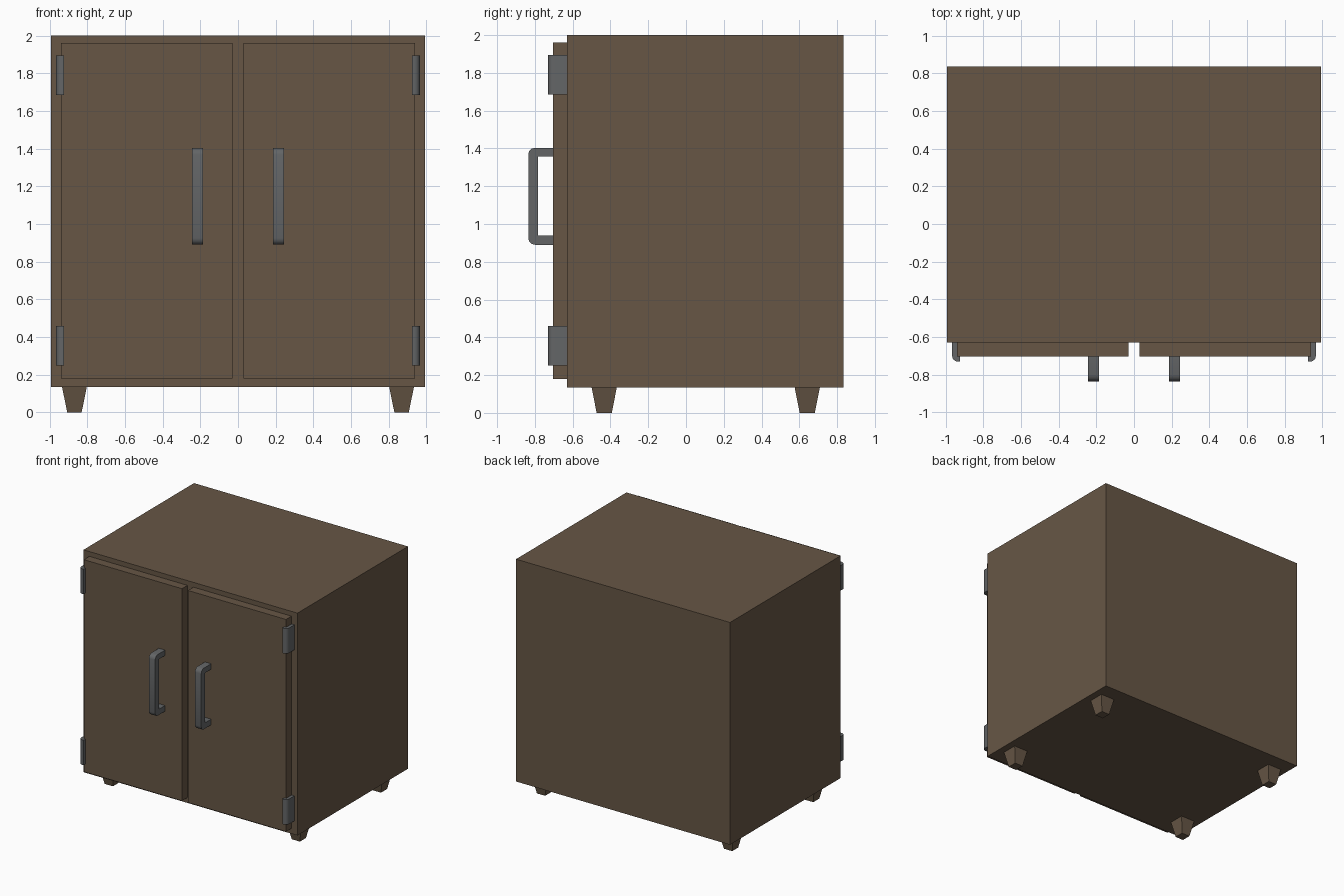
import bpy, bmesh, math
from mathutils import Vector

if "Cube" in bpy.data.objects:
    bpy.data.objects.remove(bpy.data.objects["Cube"])


def material(name, rgb):
    m = bpy.data.materials.new(name)
    m.diffuse_color = (*rgb, 1)
    m.use_nodes = True
    m.node_tree.nodes["Principled BSDF"].inputs["Base Color"].default_value = m.diffuse_color
    return m


BROWN = material("brown wood", (0.135, 0.094, 0.060))
GREY = material("grey metal", (0.125, 0.130, 0.134))


def loft(name, start, end, mat, smooth=False):
    """Solid between two matching outlines."""
    bm = bmesh.new()
    a = [bm.verts.new(p) for p in start]
    b = [bm.verts.new(p) for p in end]
    n = len(a)
    bm.faces.new(a)
    bm.faces.new(b[::-1])
    for i in range(n):
        j = (i + 1) % n
        bm.faces.new((a[i], b[i], b[j], a[j]))
    bmesh.ops.recalc_face_normals(bm, faces=bm.faces[:])
    me = bpy.data.meshes.new(name)
    bm.to_mesh(me)
    bm.free()
    me.materials.append(mat)
    ob = bpy.data.objects.new(name, me)
    bpy.context.collection.objects.link(ob)
    if smooth:
        bpy.ops.object.select_all(action='DESELECT')
        ob.select_set(True)
        bpy.context.view_layer.objects.active = ob
        bpy.ops.object.shade_smooth_by_angle(angle=math.radians(50))
    return ob


def rect(x0, x1, y0, y1, z):
    return [(x0, y0, z), (x1, y0, z), (x1, y1, z), (x0, y1, z)]


def box(name, x0, x1, y0, y1, z0, z1, mat):
    return loft(name, rect(x0, x1, y0, y1, z0), rect(x0, x1, y0, y1, z1), mat)


def arc(cx, cy, r, a0, a1, n):
    return [(cx + r * math.cos(math.radians(a0 + (a1 - a0) * i / n)),
             cy + r * math.sin(math.radians(a0 + (a1 - a0) * i / n)))
            for i in range(n + 1)]


# Cabinet body
box("cabinet_body", -0.993, 0.993, -0.63, 0.835, 0.135, 2.0, BROWN)

# Handle outline in (y, z), with rounded outer corners
r = 0.035
handle = ([(-0.70, 0.89)]
          + arc(-0.835 + r, 0.89 + r, r, 270, 180, 3)
          + arc(-0.835 + r, 1.403 - r, r, 180, 90, 3)
          + [(-0.70, 1.403), (-0.70, 1.357), (-0.783, 1.357),
             (-0.783, 0.938), (-0.70, 0.938)])

# Hinge outline in (x, y) for the +x side, wrapping round the door edge
hinge = ([(0.94, -0.625), (0.965, -0.625)]
         + arc(0.965 - 0.03, -0.73 + 0.03, 0.03, 0, -90, 4)
         + [(0.922, -0.73), (0.922, -0.702), (0.94, -0.702)])

for s, side in ((-1, "left"), (1, "right")):
    # Door
    xs = sorted((s * 0.028, s * 0.938))
    box(side + "_door", *xs, -0.703, -0.628, 0.18, 1.96, BROWN)
    # Handle
    loft(side + "_handle",
         [(s * 0.185, y, z) for y, z in handle],
         [(s * 0.243, y, z) for y, z in handle], GREY, True)
    # Hinges
    for z, level in ((0.25, "lower"), (1.685, "upper")):
        loft(f"{side}_{level}_hinge",
             [(s * x, y, z) for x, y in hinge],
             [(s * x, y, z + 0.21) for x, y in hinge], GREY, True)
    # Tapered feet
    for y, end in ((-0.433, "front"), (0.642, "back")):
        x = s * 0.868
        loft(f"{end}_{side}_foot",
             rect(x - 0.038, x + 0.038, y - 0.04, y + 0.04, 0),
             rect(x - 0.066, x + 0.066, y - 0.067, y + 0.067, 0.137), BROWN)
